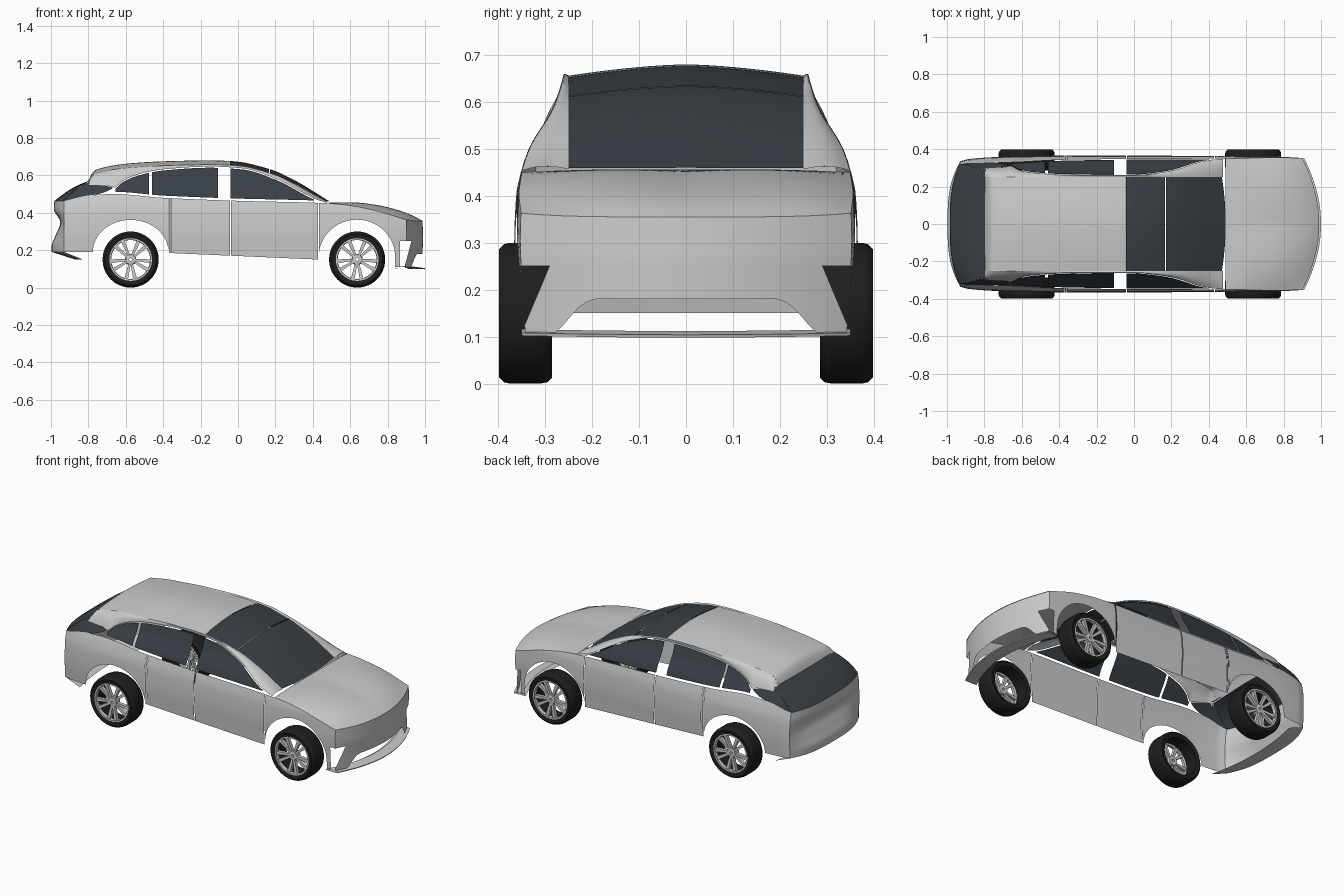
import bpy, bmesh, math
from mathutils import Vector, Matrix

if "Cube" in bpy.data.objects:
    bpy.data.objects.remove(bpy.data.objects["Cube"])


def material(name, col):
    m = bpy.data.materials.new(name)
    m.diffuse_color = (*col, 1)
    m.use_nodes = True
    m.node_tree.nodes["Principled BSDF"].inputs["Base Color"].default_value = m.diffuse_color
    return m


GLASS = material("dark_glass", (0.04, 0.05, 0.06))
RUBBER = material("rubber", (0.013, 0.013, 0.013))


def curve(*pts):
    """Smooth monotone interpolation through (x, value) points."""
    d = [(b[1] - a[1]) / (b[0] - a[0]) for a, b in zip(pts, pts[1:])]
    m = [d[0]] + [2 * p * q / (p + q) if p * q > 0 else 0 for p, q in zip(d, d[1:])] + [d[-1]]

    def f(x):
        x = min(max(x, pts[0][0]), pts[-1][0])
        i = max(k for k in range(len(d)) if x >= pts[k][0])
        h = pts[i + 1][0] - pts[i][0]
        t = (x - pts[i][0]) / h
        return ((2*t**3 - 3*t*t + 1) * pts[i][1] + (t**3 - 2*t*t + t) * h * m[i]
                + (3*t*t - 2*t**3) * pts[i + 1][1] + (t**3 - t*t) * h * m[i + 1])
    return f


def finish(name, bm, mat=None, mirror=False):
    me = bpy.data.meshes.new(name)
    bm.to_mesh(me)
    bm.free()
    ob = bpy.data.objects.new(name, me)
    bpy.context.collection.objects.link(ob)
    if mat:
        me.materials.append(mat)
    if mirror:
        ob.modifiers.new("mirror", "MIRROR").use_axis = (False, True, False)
    bpy.ops.object.select_all(action="DESELECT")
    ob.select_set(True)
    bpy.context.view_layer.objects.active = ob
    bpy.ops.object.shade_smooth_by_angle(angle=math.radians(35))
    return ob


def patch(name, f, nu, nv, mat=None, mirror=False):
    """Surface patch from f(u, v), u and v in 0..1, facing away from the cabin."""
    bm = bmesh.new()
    g = [[bm.verts.new(f(i / nu, j / nv)) for j in range(nv + 1)] for i in range(nu + 1)]
    for i in range(nu):
        for j in range(nv):
            bm.faces.new((g[i][j], g[i + 1][j], g[i + 1][j + 1], g[i][j + 1]))
    bm.normal_update()
    score = 0
    for p in bm.faces:
        c = p.calc_center_median()
        ref = Vector((max(-0.8, min(0.8, c.x)), 0, 0.3))
        score += p.normal.dot(c - ref) * p.calc_area()
    if score < 0:
        bmesh.ops.reverse_faces(bm, faces=bm.faces[:])
    return finish(name, bm, mat, mirror)


def mix(a, b, t):
    return a + (b - a) * t


# Master lines of the car
plan = curve((-0.93, 0.915), (-0.88, 0.95), (-0.7, 0.982), (-0.3, 1), (0.4, 0.995), (0.75, 0.985), (0.9, 0.965))
section = curve((0.1, 0.355), (0.2, 0.36), (0.3, 0.366), (0.4, 0.362), (0.45, 0.352), (0.5, 0.335),
                (0.585, 0.285), (0.64, 0.263), (0.68, 0.25))
belt = curve((-0.93, 0.463), (-0.78, 0.495), (-0.66, 0.5), (-0.4, 0.48), (0, 0.464), (0.43, 0.453),
             (0.55, 0.445), (0.7, 0.42), (0.9, 0.363))
glass_top = curve((-0.8, 0.55), (-0.7, 0.545), (-0.66, 0.535), (-0.62, 0.567), (-0.55, 0.6), (-0.4, 0.632),
                  (-0.15, 0.647), (0.02, 0.638), (0.2, 0.583), (0.42, 0.471), (0.48, 0.452))
roof_z = curve((-0.8, 0.57), (-0.787, 0.6), (-0.76, 0.63), (-0.6, 0.662), (-0.4, 0.675), (-0.15, 0.68),
               (-0.03, 0.676), (0.17, 0.633), (0.3, 0.575), (0.49, 0.46))
crown = curve((-0.8, 0.01), (-0.7, 0.022), (0, 0.024), (0.49, 0.012))
rear_x = curve((0.18, -0.995), (0.22, -0.997), (0.28, -0.975), (0.35, -0.95), (0.42, -0.985), (0.463, -0.982))


def Y(x, z):
    return plan(x) * section(z)


def side(name, x0, x1, lo, hi, mat=None, nu=24, nv=10):
    """Mirrored side panel between two height lines."""
    def f(u, v):
        x = mix(x0, x1, (1 - math.cos(math.pi * u)) / 2)
        z = mix(lo(x), hi(x), v)
        return x, -Y(x, z), z
    return patch(name, f, nu, nv, mat, True)


def arch(cx, a, base, h):
    return lambda x: base + h * math.sqrt(max(0, 1 - ((x - cx) / a) ** 2))


def sill(x):
    return mix(0.185, 0.15, (x + 0.37) / 0.8)


# Lower body sides
side("rear_bumper_side", -0.93, -0.776, lambda x: 0.19, belt)
side("rear_fender", -0.776, -0.372, arch(-0.574, 0.202, 0.19, 0.172), belt, nu=32)
side("quarter_sill", -0.37, -0.36, sill, belt, nu=2)
side("rear_door", -0.358, -0.042, sill, belt)
side("front_door", -0.038, 0.428, sill, belt)
side("front_fender", 0.432, 0.84, arch(0.636, 0.204, 0.165, 0.198), belt, nu=32)
side("front_bumper_side", 0.84, 0.866, lambda x: 0.11, belt, nu=3)
side("front_corner", 0.866, 0.9, lambda x: 0.25, belt, nu=4)


# Side windows
def glass_low(x):
    return belt(x) + 0.012


for nm, a, b in (("quarter_window", -0.655, -0.475), ("rear_window_side", -0.46, -0.108),
                 ("front_window_side", -0.04, 0.405)):
    side(nm, a, b, glass_low, lambda x: max(glass_top(x) - 0.006, glass_low(x)), GLASS)


# Roof rails and front pillars, from glass top to roof edge
def rail(u, v):
    x = mix(-0.8, 0.475, u)
    z0, z1 = glass_top(x), roof_z(x) - crown(x)
    z = mix(z0, z1, v)
    bulge = 0.008 * math.sin(math.pi * v)
    return x, -mix(Y(x, z0), 0.25, v) - bulge * 0.6, z + bulge


patch("roof_rail", rail, 80, 5, None, True)


# Roof, glass roof and windscreen share one surface
def top(x0, x1, bow=0.0):
    def f(u, v):
        s = 2 * v - 1
        x = mix(x0, x1 - bow * s * s, u)
        return x, 0.25 * s, roof_z(x) - crown(x) * abs(s) ** 1.6
    return f


patch("roof", top(-0.8, -0.045), 60, 20)
patch("glass_roof", top(-0.042, 0.166), 16, 20, GLASS)
patch("windscreen", top(0.17, 0.49, 0.02), 20, 20, GLASS)


# Tailgate glass with its side wrap
def tail_glass(u, v):
    s = 2 * u - 1
    xe, z = mix(-0.93, -0.79, v), mix(0.463, 0.57, v) + 0.012 * math.sin(math.pi * v)
    x = mix(mix(-0.982, -0.8, v), xe, abs(s) ** 3)
    return x, s * Y(xe, z), z


patch("tail_glass", tail_glass, 24, 10, GLASS)
wrap_top = curve((-0.93, 0.466), (-0.86, 0.528), (-0.79, 0.563), (-0.73, 0.55), (-0.67, 0.535))
side("tail_glass_wrap", -0.93, -0.67, lambda x: mix(belt(x), 0.53, max(0, (x + 0.78) / 0.11) ** 2)
     if x > -0.78 else belt(x), wrap_top, GLASS, 20, 6)


# Tail panel and bumper
def tail(u, v):
    s, z = 2 * u - 1, mix(0.19, 0.463, v)
    return mix(rear_x(z), -0.93, abs(s) ** 3), s * Y(-0.93, z), z


patch("tail_panel", tail, 28, 24)


def rear_skirt(u, v):
    s = 2 * u - 1
    x = mix(mix(-0.995, -0.93, abs(s) ** 3), -0.83 - 0.04 * (1 - s * s), v)
    return x, s * 0.33, mix(0.19, 0.15, v)


patch("rear_skirt", rear_skirt, 24, 4)

# Bonnet
hood_mid = curve((0, 0.456), (0.25, 0.452), (0.5, 0.438), (0.75, 0.41), (0.9, 0.382), (1, 0.355))


def nose(s):
    return 0.99 - 0.09 * s * s


def hood(u, v):
    s = 2 * v - 1
    edge = belt(mix(0.49, 0.9, u))
    z = mix(hood_mid(u), edge, abs(s) ** 4) + 0.006 * math.sin(math.pi * u) * math.sin(math.pi * abs(s))
    return mix(0.49, nose(s), u), s * Y(mix(0.49, 0.9, u), edge), z


patch("bonnet", hood, 30, 28)


# Front fascia: each piece spans a range of the half width
def fascia(name, s0, s1, lo, hi, nu=12, nv=8):
    def f(u, v):
        s = mix(s0, s1, u)
        z = mix(lo(s), hi(s), v)
        return nose(s) - 0.004 * abs(z - 0.27) / 0.1, -s * Y(0.9, z), z
    return patch(name, f, nu, nv, None, True)


mouth = curve((0, 0.18), (0.55, 0.18), (0.62, 0.172), (0.8, 0.112), (0.83, 0.105))
fascia("fascia_upper", 0, 1, lambda s: 0.25, lambda s: mix(0.355, 0.363, s ** 4), 20)
fascia("fascia_middle", 0, 0.83, mouth, lambda s: 0.25, 24)
fascia("fascia_corner", 0.83, 1, lambda s: 0.105, lambda s: mix(0.25, 0.125, (s - 0.83) / 0.17), 6)


# Front lip
def lip(u, v):
    s = 2 * u - 1
    prof = ((-0.07, 0.1), (0.008, 0.098), (0.01, 0.104), (-0.05, 0.112))[round(v * 3)]
    return nose(s) + prof[0], s * 0.35, prof[1] + 0.004 * s * s


patch("front_lip", lip, 24, 3)


# Wheels
def lathe(bm, prof, n=48):
    rings = [[bm.verts.new((r * math.cos(a), y, r * math.sin(a)))
              for a in (2 * math.pi * k / n for k in range(n))] for r, y in prof]
    for a, b in zip(rings, rings[1:] + rings[:1]):
        for k in range(n):
            bm.faces.new((a[k], a[(k + 1) % n], b[(k + 1) % n], b[k]))
    bmesh.ops.recalc_face_normals(bm, faces=bm.faces[:])


for label, cx in (("rear", -0.574), ("front", 0.637)):
    tyre = bmesh.new()
    lathe(tyre, [(0.112, -0.29), (0.137, -0.285), (0.147, -0.295), (0.15, -0.31), (0.15, -0.375),
                 (0.147, -0.388), (0.137, -0.398), (0.114, -0.394)])
    rim = bmesh.new()
    lathe(rim, [(0.114, -0.394), (0.106, -0.394), (0.104, -0.375), (0.112, -0.37)])
    lathe(rim, [(0.008, -0.388), (0.026, -0.386), (0.03, -0.375), (0.028, -0.35), (0.008, -0.35)], 20)
    # five pairs of tapered spokes
    for k in range(10):
        ang = math.radians(72 * (k // 2) + 90 + (13 if k % 2 else -13))
        r = bmesh.ops.create_cube(rim, size=1)["verts"]
        for v in r:
            out = v.co.x > 0
            v.co = Vector((0.108 if out else 0.022, -0.374 + v.co.y * 0.02 - (0.006 if out else 0),
                           v.co.z * (0.02 if out else 0.012)))
        bmesh.ops.transform(rim, matrix=Matrix.Rotation(ang, 4, "Y"), verts=r)
    for nm, bm, mat in (("tyre", tyre, RUBBER), ("rim", rim, None)):
        bmesh.ops.translate(bm, vec=(cx, 0, 0.15), verts=bm.verts[:])
        finish(label + "_" + nm, bm, mat, True)
